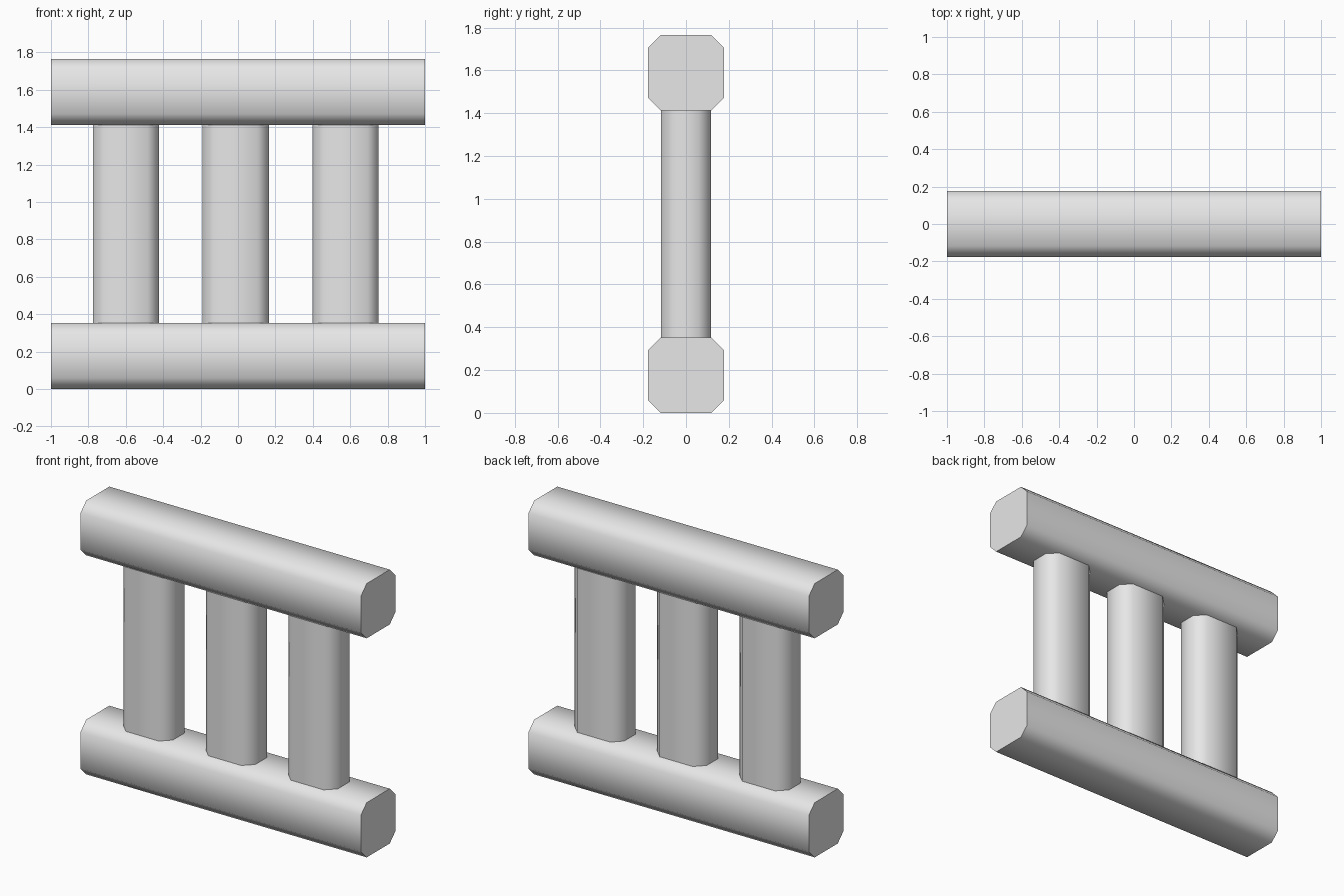
import bpy
import bmesh
import math
from mathutils import Matrix

default_cube = bpy.data.objects.get("Cube")
if default_cube:
    bpy.data.objects.remove(default_cube, do_unlink=True)

THICK = 0.353        # beam thickness
CHAMFER = 0.059      # corner cut
HEIGHT = 5 * THICK   # full height

grey = bpy.data.materials.new("plain_grey")
grey.use_nodes = True
grey.diffuse_color = (0.8, 0.8, 0.8, 1)
grey.node_tree.nodes["Principled BSDF"].inputs["Base Color"].default_value = (0.8, 0.8, 0.8, 1)


def beam(name, width, depth, length, location, turn=None):
    """Chamfered prism along z, optionally turned, with smooth sides and flat ends."""
    bm = bmesh.new()
    bmesh.ops.create_cube(bm, size=1, matrix=Matrix.Diagonal((width, depth, length, 1)))
    long_edges = [e for e in bm.edges
                  if abs(e.verts[0].co.z - e.verts[1].co.z) > length / 2]
    bmesh.ops.bevel(bm, geom=long_edges, offset=CHAMFER, offset_type='OFFSET',
                    segments=1, affect='EDGES')
    if turn:
        bm.transform(turn)
    bmesh.ops.recalc_face_normals(bm, faces=bm.faces)
    mesh = bpy.data.meshes.new(name)
    bm.to_mesh(mesh)
    bm.free()
    mesh.materials.append(grey)
    obj = bpy.data.objects.new(name, mesh)
    obj.location = location
    bpy.context.collection.objects.link(obj)
    bpy.ops.object.select_all(action='DESELECT')
    obj.select_set(True)
    bpy.context.view_layer.objects.active = obj
    bpy.ops.object.shade_smooth_by_angle(angle=math.radians(60))
    return obj


# Horizontal rails
along_x = Matrix.Rotation(math.pi / 2, 4, 'Y')
for name, z in (("bottom_rail", THICK / 2), ("top_rail", HEIGHT - THICK / 2)):
    beam(name, THICK, THICK, 2, (0, 0, z), along_x)

# Upright posts between the rails
for name, x in (("right_post", -0.6), ("middle_post", -0.012), ("left_post", 0.576)):
    beam(name, THICK, THICK - 2 * CHAMFER, 3 * THICK, (x, 0, HEIGHT / 2))
